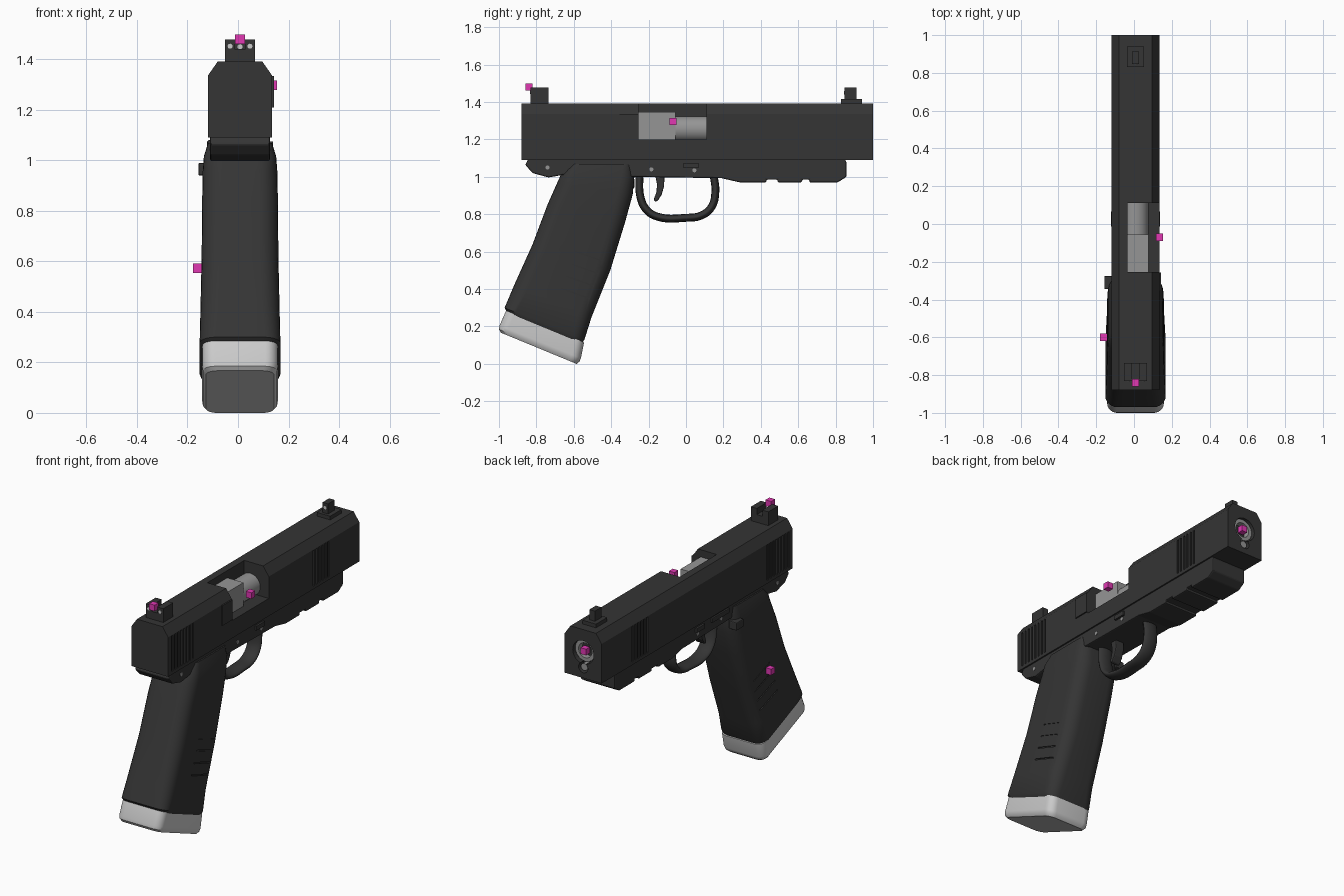
import bpy, bmesh
from math import cos, sin, pi, radians
from mathutils import Vector

if "Cube" in bpy.data.objects:
    bpy.data.objects.remove(bpy.data.objects["Cube"])

X = 0.008  # centre plane of the body


def material(name, r, g, b):
    m = bpy.data.materials.new(name)
    m.diffuse_color = (r, g, b, 1)
    m.use_nodes = True
    m.node_tree.nodes["Principled BSDF"].inputs["Base Color"].default_value = m.diffuse_color
    return m


DARK = material("dark", 0.035, 0.035, 0.035)
STEEL = material("steel", 0.3, 0.3, 0.3)
PALE = material("pale", 0.7, 0.71, 0.72)
PINK = material("pink", 0.75, 0.04, 0.45)


def finish(name, bm, mat, smooth=None, bevel=0):
    bmesh.ops.recalc_face_normals(bm, faces=bm.faces)
    me = bpy.data.meshes.new(name)
    bm.to_mesh(me)
    bm.free()
    me.materials.append(mat)
    ob = bpy.data.objects.new(name, me)
    bpy.context.collection.objects.link(ob)
    if bevel:
        mod = ob.modifiers.new("Bevel", 'BEVEL')
        mod.width, mod.segments, mod.limit_method = bevel, 2, 'ANGLE'
    if smooth:
        shade(ob, smooth)
    return ob


def shade(ob, deg):
    bpy.ops.object.select_all(action='DESELECT')
    ob.select_set(True)
    bpy.context.view_layer.objects.active = ob
    bpy.ops.object.shade_smooth_by_angle(angle=radians(deg))


def loft(bm, rings):
    rows = [[bm.verts.new(p) for p in r] for r in rings]
    n = len(rows[0])
    for a, b in zip(rows, rows[1:]):
        for i in range(n):
            bm.faces.new((a[i], a[(i + 1) % n], b[(i + 1) % n], b[i]))
    bm.faces.new(rows[0][::-1])
    bm.faces.new(rows[-1])
    bmesh.ops.recalc_face_normals(bm, faces=bm.faces)


def side_prism(name, pts, x0, x1, mat=DARK, bevel=0):
    bm = bmesh.new()
    loft(bm, [[(x, y, z) for y, z in pts] for x in (x0, x1)])
    return finish(name, bm, mat, None, bevel)


def add_box(bm, x0, x1, y0, y1, z0, z1):
    loft(bm, [[(x0, y0, z), (x1, y0, z), (x1, y1, z), (x0, y1, z)] for z in (z0, z1)])


def box(name, *dims, mat=DARK, bevel=0):
    bm = bmesh.new()
    add_box(bm, *dims)
    return finish(name, bm, mat, None, bevel)


def add_cyl(bm, c, r, length, axis='y', n=32):
    rings = []
    for d in (-length / 2, length / 2):
        ring = []
        for i in range(n):
            u, v = r * cos(2 * pi * i / n), r * sin(2 * pi * i / n)
            off = (u, d, v) if axis == 'y' else (d, u, v)
            ring.append(Vector(c) + Vector(off))
        rings.append(ring)
    loft(bm, rings)


def cyl(name, c, r, length, axis='y', mat=STEEL, n=32):
    bm = bmesh.new()
    add_cyl(bm, c, r, length, axis, n)
    return finish(name, bm, mat, 40)


def carve(ob, bm):
    cutter = finish("cutter", bm, DARK)
    cutter.hide_render = True
    mod = ob.modifiers.new("Cut", 'BOOLEAN')
    mod.operation, mod.solver, mod.object = 'DIFFERENCE', 'EXACT', cutter
    bpy.context.view_layer.objects.active = ob
    bpy.ops.object.modifier_apply(modifier=mod.name)
    bpy.data.objects.remove(cutter)


# Slide: chamfered section with port, serrations and muzzle holes
bm = bmesh.new()
half = [(0.127, 1.09), (0.127, 1.336), (0.088, 1.392)]
section = half + [(-x, z) for x, z in reversed(half)]
loft(bm, [[(X + x, y, z) for x, z in section] for y in (-0.88, 1.0)])
slide = finish("slide", bm, DARK)
bm = bmesh.new()
add_box(bm, -0.034, 0.3, -0.254, 0.11, 1.2, 1.5)
for start, count in ((-0.845, 8), (0.545, 6)):
    for i in range(count):
        y = start + i * 0.029
        for s in (-1, 1):
            a, b = sorted((X + s * 0.119, X + s * 0.2))
            add_box(bm, a, b, y, y + 0.013, 1.11, 1.33)
add_cyl(bm, (X, 1.0, 1.25), 0.072, 0.12)
carve(slide, bm)
bm = bmesh.new()
add_cyl(bm, (X, 1.0, 1.155), 0.032, 0.1)
carve(slide, bm)
box("extractor", 0.1, 0.143, -0.355, -0.256, 1.21, 1.335)

# Barrel with bore, chamber block and guide rod
bm = bmesh.new()
add_cyl(bm, (X, 0.46, 1.255), 0.068, 1.04, n=40)
barrel = finish("barrel", bm, STEEL)
bm = bmesh.new()
add_cyl(bm, (X, 0.95, 1.255), 0.046, 0.2)
carve(barrel, bm)
shade(barrel, 40)
box("chamber_block", -0.05, 0.077, -0.26, -0.056, 1.19, 1.347, mat=STEEL)
cyl("guide_rod", (X, 0.965, 1.155), 0.022, 0.05)

# Sights
notched = [(-0.06, 1.38), (0.06, 1.38), (0.06, 1.478), (0.019, 1.478),
           (0.019, 1.44), (-0.019, 1.44), (-0.019, 1.478), (-0.06, 1.478)]
bm = bmesh.new()
loft(bm, [[(X + x, y, z) for x, z in notched] for y in (-0.832, -0.735)])
finish("rear_sight", bm, DARK)
for s in (-1, 1):
    cyl("rear_sight_dot", (X + s * 0.039, -0.832, 1.452), 0.01, 0.006, mat=PALE, n=16)
box("front_sight_base", X - 0.046, X + 0.046, 0.83, 0.94, 1.38, 1.415)
box("front_sight_blade", X - 0.019, X + 0.019, 0.848, 0.912, 1.4, 1.478)
cyl("front_sight_dot", (X, 0.848, 1.45), 0.01, 0.006, mat=PALE, n=16)

# Frame with tail and notched rail
frame = [(-0.84, 1.1), (-0.86, 1.065), (-0.82, 1.02), (-0.735, 0.997), (-0.66, 1.01),
         (-0.28, 1.0), (0.19, 0.993), (0.29, 0.97)]
for a, b in ((0.43, 0.49), (0.62, 0.66)):
    frame += [(a, 0.97), (a, 0.985), (b, 0.985), (b, 0.97)]
frame += [(0.81, 0.97), (0.858, 1.0), (0.858, 1.08), (0.845, 1.1)]
side_prism("frame", frame, X - 0.118, X + 0.118, bevel=0.007)


def rounded_ring(rear, front, hw, r, k=6):
    rear, front = Vector((0, *rear)), Vector((0, *front))
    mid, half_len = (rear + front) / 2, (front - rear).length / 2
    d = (front - rear).normalized()
    ring = []
    for q, (sx, sy) in enumerate(((1, 1), (-1, 1), (-1, -1), (1, -1))):
        for i in range(k + 1):
            t = (q + i / k) * pi / 2
            u = sx * (hw - r) + r * cos(t)
            v = sy * (half_len - r) + r * sin(t)
            ring.append(mid + d * v + Vector((X + u, 0, 0)))
    return ring


def rounded_loft(name, stations, mat):
    bm = bmesh.new()
    loft(bm, [rounded_ring(*s) for s in stations])
    return finish(name, bm, mat)


# Grip with side grooves
grip = rounded_loft("grip", [
    ((-0.955, 0.275), (-0.555, 0.11), 0.15, 0.06),
    ((-0.97, 0.3), (-0.543, 0.13), 0.16, 0.065),
    ((-0.917, 0.425), (-0.505, 0.25), 0.157, 0.075),
    ((-0.82, 0.64), (-0.405, 0.50), 0.152, 0.08),
    ((-0.74, 0.853), (-0.325, 0.76), 0.15, 0.08),
    ((-0.69, 0.965), (-0.285, 0.905), 0.148, 0.08),
    ((-0.665, 1.02), (-0.276, 1.0), 0.143, 0.07),
    ((-0.62, 1.068), (-0.285, 1.068), 0.127, 0.05)], DARK)
bm = bmesh.new()
for i in range(4):
    y, z = -0.56 + i * 0.025, 0.36 + i * 0.066
    for s in (-1, 1):
        strip = [(y - 0.13, z + 0.048), (y + 0.06, z - 0.02), (y + 0.06, z - 0.012), (y - 0.13, z + 0.056)]
        loft(bm, [[(X + s * x, p, q) for p, q in strip] for x in (0.148, 0.25)])
carve(grip, bm)
shade(grip, 35)

# Magazine base plate
base = rounded_loft("magazine_base", [
    ((-0.962, 0.285), (-0.545, 0.115), 0.15, 0.05),
    ((-0.997, 0.205), (-0.562, 0.03), 0.15, 0.05),
    ((-1.0, 0.185), (-0.57, 0.012), 0.147, 0.05),
    ((-0.99, 0.167), (-0.585, 0.0), 0.135, 0.045)], PALE)
shade(base, 35)

# Trigger guard: swept loop, flattened into an oval band
path = [(-0.25, 1.01), (-0.243, 0.89), (-0.212, 0.825), (-0.155, 0.788), (0, 0.781),
        (0.085, 0.795), (0.137, 0.84), (0.157, 0.92), (0.148, 1.01)]
cu = bpy.data.curves.new("trigger_guard", 'CURVE')
cu.dimensions, cu.bevel_depth, cu.bevel_resolution, cu.resolution_u = '3D', 0.021, 4, 6
sp = cu.splines.new('BEZIER')
sp.bezier_points.add(len(path) - 1)
for bp, (y, z) in zip(sp.bezier_points, path):
    bp.co = (0, y, z)
    bp.handle_left_type = bp.handle_right_type = 'AUTO'
cu.materials.append(DARK)
guard = bpy.data.objects.new("trigger_guard", cu)
guard.location.x, guard.scale.x = X, 2.3
bpy.context.collection.objects.link(guard)

# Trigger
side_prism("trigger", [(-0.115, 1.01), (-0.117, 0.95), (-0.13, 0.905), (-0.152, 0.87), (-0.168, 0.868),
                       (-0.172, 0.88), (-0.158, 0.92), (-0.155, 0.96), (-0.165, 1.01)],
           X - 0.03, X + 0.03, bevel=0.006)

# Pins, takedown tabs, magazine release and slide stop
for s in (-1, 1):
    for y, z in ((-0.74, 1.05), (-0.185, 1.04), (0.045, 1.035)):
        cyl("pin", (X + s * 0.117, y, z), 0.011, 0.008, 'x', n=16)
    a, b = sorted((X + s * 0.1, X + s * 0.13))
    box("takedown_tab", a, b, -0.013, 0.067, 1.048, 1.075)
box("magazine_release", -0.157, -0.1, -0.345, -0.275, 0.94, 0.99, bevel=0.006)
box("slide_stop", -0.12, -0.09, -0.26, -0.09, 1.05, 1.08, bevel=0.004)

# Small pink marker cubes
for c in ((X, -0.84, 1.48), (0.135, -0.07, 1.297), (-0.16, -0.6, 0.572), (X, 0.98, 1.255)):
    h = 0.019
    box("marker", c[0] - h, c[0] + h, c[1] - h, c[1] + h, c[2] - h, c[2] + h, mat=PINK)
